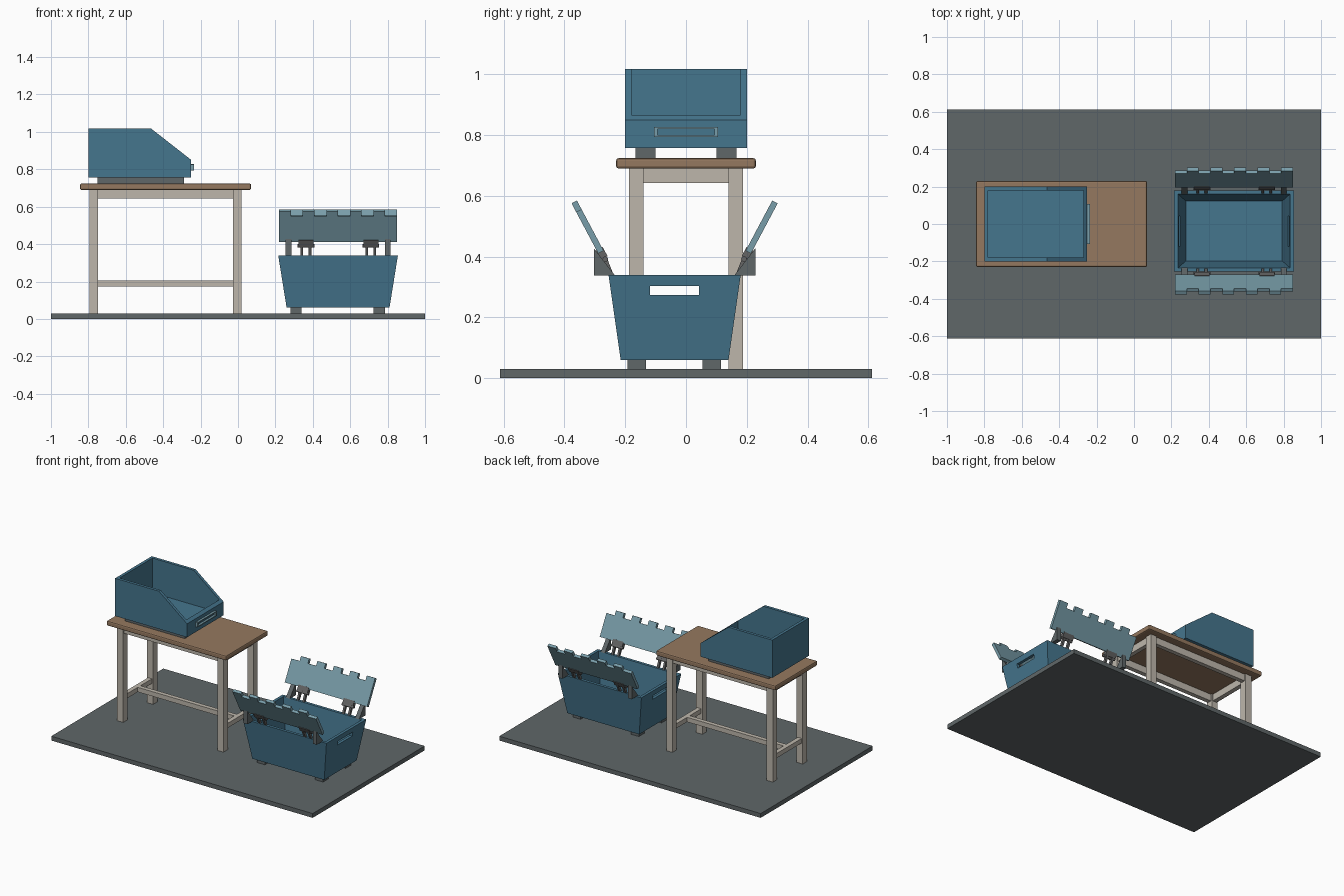
import bpy, bmesh, math
from mathutils import Matrix, Vector

if "Cube" in bpy.data.objects:
    bpy.data.objects.remove(bpy.data.objects["Cube"])


def material(name, rgb):
    m = bpy.data.materials.new(name)
    m.use_nodes = True
    m.diffuse_color = (*rgb, 1)
    m.node_tree.nodes["Principled BSDF"].inputs["Base Color"].default_value = (*rgb, 1)
    return m


BLUE = material("bin blue", (0.06, 0.18, 0.27))
PALE = material("pale blue", (0.19, 0.34, 0.40))
GREY = material("slate grey", (0.115, 0.135, 0.14))
STEEL = material("hinge grey", (0.13, 0.13, 0.13))
BEIGE = material("frame beige", (0.51, 0.47, 0.41))
WOOD = material("table brown", (0.30, 0.19, 0.115))


def finish(name, bm, mat):
    bmesh.ops.recalc_face_normals(bm, faces=bm.faces)
    mesh = bpy.data.meshes.new(name)
    bm.to_mesh(mesh)
    bm.free()
    if mat:
        mesh.materials.append(mat)
    ob = bpy.data.objects.new(name, mesh)
    bpy.context.collection.objects.link(ob)
    return ob


def frustum(name, low, high, z0, z1, mat):
    """Box whose bottom and top rectangles (x0, x1, y0, y1) may differ."""
    bm = bmesh.new()
    bmesh.ops.create_cube(bm, size=2)
    for v in bm.verts:
        x0, x1, y0, y1 = high if v.co.z > 0 else low
        v.co = (x1 if v.co.x > 0 else x0, y1 if v.co.y > 0 else y0, z1 if v.co.z > 0 else z0)
    return finish(name, bm, mat)


def box(name, x0, x1, y0, y1, z0, z1, mat):
    rect = (x0, x1, y0, y1)
    return frustum(name, rect, rect, z0, z1, mat)


def prism(name, outline, axis, a, b, mat):
    """Extrude an outline along x (outline in y,z) or y (outline in x,z)."""
    bm = bmesh.new()
    place = (lambda p, q: (a, p, q)) if axis == "x" else (lambda p, q: (p, a, q))
    face = bm.faces.new([bm.verts.new(place(p, q)) for p, q in outline])
    grown = bmesh.ops.extrude_face_region(bm, geom=[face])["geom"]
    shift = Vector((b - a, 0, 0) if axis == "x" else (0, b - a, 0))
    bmesh.ops.translate(bm, vec=shift, verts=[e for e in grown if isinstance(e, bmesh.types.BMVert)])
    return finish(name, bm, mat)


def cut(ob, cutter):
    mod = ob.modifiers.new("cut", "BOOLEAN")
    mod.operation, mod.solver, mod.object = "DIFFERENCE", "EXACT", cutter
    cutter.hide_render = True
    cutter.hide_set(True)


# Floor slab
box("floor", -1, 1, -0.612, 0.612, 0, 0.03, GREY)

# Table: top, legs, aprons and stretchers
top = box("table_top", -0.845, 0.07, -0.23, 0.23, 0.69, 0.724, WOOD)
bevel = top.modifiers.new("bevel", "BEVEL")
bevel.width, bevel.segments = 0.008, 2
LEGS_X = ((-0.795, -0.748), (-0.027, 0.02))
for x0, x1 in LEGS_X:
    for y0, y1 in ((-0.187, -0.14), (0.14, 0.187)):
        box("table_leg", x0, x1, y0, y1, 0.03, 0.69, BEIGE)
    xm = (x0 + x1) / 2
    box("end_apron", xm - 0.015, xm + 0.015, -0.14, 0.14, 0.643, 0.69, BEIGE)
    box("end_stretcher", xm - 0.015, xm + 0.015, -0.14, 0.14, 0.173, 0.205, BEIGE)
for s in (-1, 1):
    y = s * 0.163
    box("side_apron", -0.748, -0.027, y - 0.015, y + 0.015, 0.643, 0.69, BEIGE)
box("centre_stretcher", -0.757, -0.018, -0.015, 0.015, 0.173, 0.205, BEIGE)

# Open-fronted tray on the table
tray = prism("tray", [(-0.8, 0.757), (-0.8, 1.018), (-0.465, 1.018), (-0.25, 0.85), (-0.25, 0.757)],
             "y", -0.2, 0.2, BLUE)
cut(tray, box("tray_cutter", -0.78, -0.27, -0.18, 0.18, 0.778, 1.2, None))
for s in (-1, 1):
    box("tray_skid", -0.75, -0.29, s * 0.133 - 0.033, s * 0.133 + 0.033, 0.724, 0.757, GREY)
    box("label_frame_end", -0.25, -0.235, s * 0.1 - 0.006, s * 0.1 + 0.006, 0.794, 0.826, PALE)
    z = 0.81 + s * 0.0135
    box("label_frame_rail", -0.25, -0.235, -0.094, 0.094, z - 0.0035, z + 0.0035, PALE)

# Tapered bin with hollow inside and a grip slot at each end
CY = -0.0375
bin_body = frustum("bin", (0.26, 0.81, -0.215, 0.14), (0.215, 0.855, -0.255, 0.18), 0.06, 0.34, BLUE)
cut(bin_body, frustum("bin_cutter", (0.278, 0.792, -0.197, 0.122), (0.232, 0.838, -0.238, 0.163),
                      0.08, 0.36, None))
cut(bin_body, box("grip_cutter", 0.1, 0.95, -0.119, 0.042, 0.274, 0.303, None))
for x in (0.31, 0.755):
    for y in (-0.162, 0.085):
        box("bin_foot", x - 0.03, x + 0.03, y - 0.03, y + 0.03, 0.03, 0.06, GREY)


# Lid leaves with interlocking teeth, plus gussets and hinges on both sides
X0, STEP, HEIGHT, TOOTH = 0.22, 0.063, 0.187, 0.032
TILT = math.radians(28)


def lid_outline(parity):
    pts = [(X0, 0)]
    for i in range(10):
        h = HEIGHT if i % 2 == parity else HEIGHT - TOOTH
        pts += [(X0 + i * STEP, h), (X0 + (i + 1) * STEP, h)]
    return pts + [(X0 + 10 * STEP, 0)]


def barrel(name, x, width, y, z, radius, mat):
    bm = bmesh.new()
    turn = Matrix.Translation((x, y, z)) @ Matrix.Rotation(math.pi / 2, 4, "Y")
    bmesh.ops.create_cone(bm, cap_ends=True, segments=12, radius1=radius, radius2=radius,
                          depth=width, matrix=turn)
    return finish(name, bm, mat)


for side, s, parity in (("front", -1, 0), ("back", 1, 1)):
    def fy(d):
        return CY + s * d      # distance outward from the bin's middle

    def tilt(ob):
        ob.location = (0, fy(0.2425), 0.415)
        ob.rotation_euler = (-s * TILT, 0, 0)

    tilt(prism(side + "_lid", lid_outline(parity), "y", -0.01, 0.01, PALE))
    for x in (0.27, 0.8):
        prism(side + "_gusset", [(fy(0.196), 0.338), (fy(0.266), 0.338), (fy(0.266), 0.428)],
              "x", x - 0.015, x + 0.015, GREY)
    for x in (0.363, 0.71):
        tilt(box(side + "_hinge_leaf", x - 0.04, x + 0.04, -0.013, 0.013, -0.022, 0.012, STEEL))
        barrel(side + "_hinge_pin", x, 0.09, fy(0.228), 0.392, 0.009, STEEL)
        for dx in (-0.022, 0.022):
            prism(side + "_hinge_lug", [(fy(0.2), 0.338), (fy(0.217), 0.338), (fy(0.242), 0.39),
                                        (fy(0.225), 0.402)], "x", x + dx - 0.007, x + dx + 0.007, STEEL)
